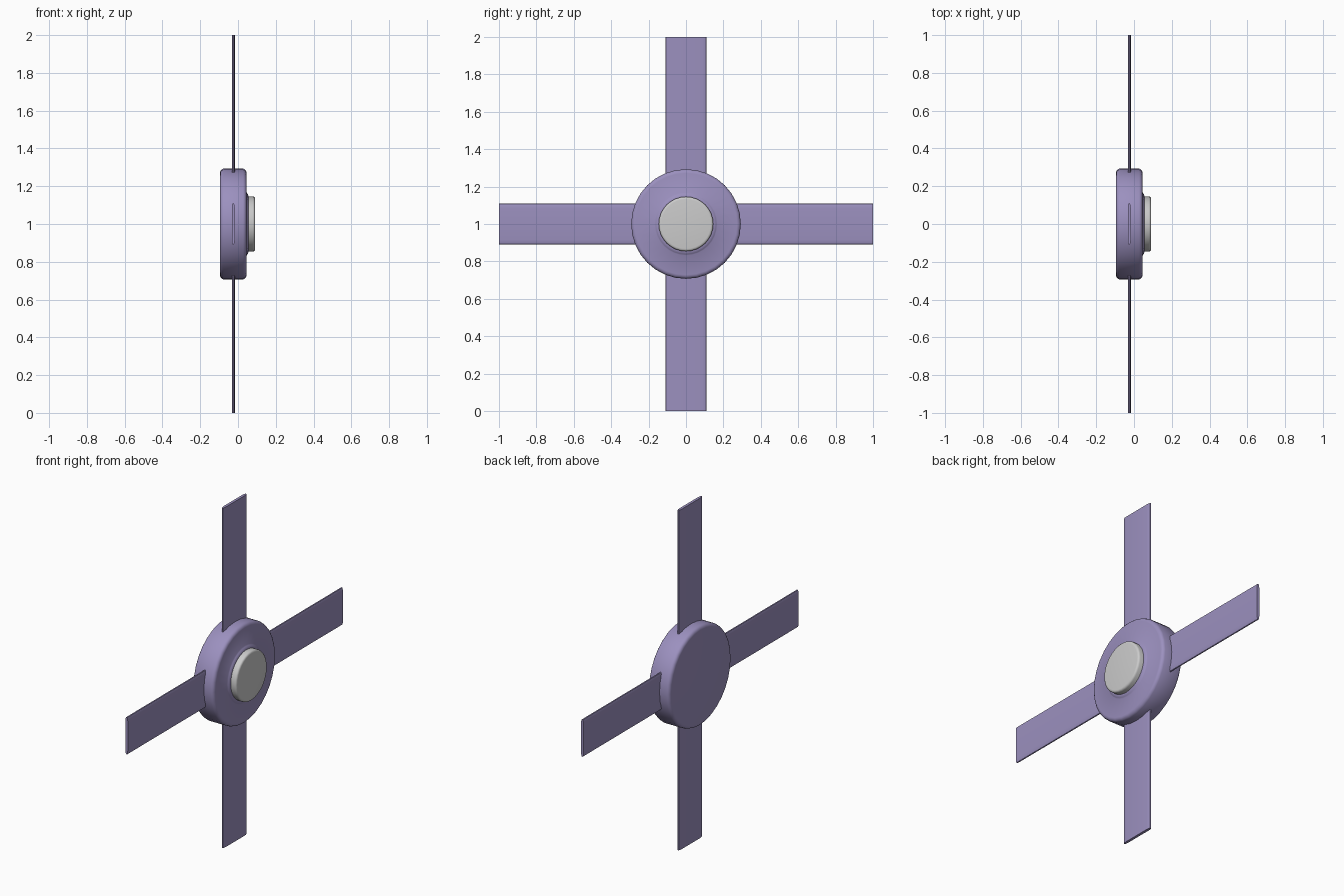
import bpy, bmesh, math
from mathutils import Matrix

if "Cube" in bpy.data.objects:
    bpy.data.objects.remove(bpy.data.objects["Cube"])

purple = bpy.data.materials.new("purple")
purple.diffuse_color = (0.33, 0.28, 0.52, 1)
purple.use_nodes = True
purple.node_tree.nodes["Principled BSDF"].inputs["Base Color"].default_value = purple.diffuse_color
CENTRE_Z = 1.0


def finish(bm, name, mat=None):
    bmesh.ops.remove_doubles(bm, verts=bm.verts, dist=1e-5)
    bmesh.ops.recalc_face_normals(bm, faces=bm.faces)
    mesh = bpy.data.meshes.new(name)
    bm.to_mesh(mesh)
    bm.free()
    ob = bpy.data.objects.new(name, mesh)
    bpy.context.collection.objects.link(ob)
    if mat:
        mesh.materials.append(mat)
    bpy.ops.object.select_all(action='DESELECT')
    ob.select_set(True)
    bpy.context.view_layer.objects.active = ob
    bpy.ops.object.shade_smooth_by_angle(angle=math.radians(40))
    return ob


def lathe(name, profile, sides=32, mat=None):
    """Spin (x, radius) points about the x axis through the hub centre."""
    bm = bmesh.new()
    rings = []
    for x, r in profile:
        rings.append([bm.verts.new((x, r * math.cos(a), CENTRE_Z + r * math.sin(a)))
                      for a in (2 * math.pi * i / sides for i in range(sides))])
    for lo, hi in zip(rings, rings[1:]):
        for i in range(sides):
            j = (i + 1) % sides
            bm.faces.new((lo[i], lo[j], hi[j], hi[i]))
    bm.faces.new(rings[0])
    bm.faces.new(rings[-1])
    return finish(bm, name, mat)


def blade(name, angle):
    """Thin strip with rounded long edges, running from inside the hub to the tip."""
    half = [(0.11, 0.0), (0.108, 0.004), (0.10, 0.0065), (0.085, 0.008)]
    upper = half + [(-w, t) for w, t in reversed(half)]
    section = upper + [(w, -t) for w, t in reversed(upper[1:-1])]
    bm = bmesh.new()
    ends = [[bm.verts.new((-0.025 + t, w, z)) for w, t in section] for z in (0.2, 1.0)]
    n = len(section)
    for i in range(n):
        j = (i + 1) % n
        bm.faces.new((ends[0][i], ends[0][j], ends[1][j], ends[1][i]))
    for e in ends:
        bm.faces.new(e)
    bm.transform(Matrix.Translation((0, 0, CENTRE_Z)) @ Matrix.Rotation(angle, 4, 'X'))
    return finish(bm, name, purple)


# hub disc with rounded rims and a low collar under the cap
lathe("hub", [(-0.095, 0.272), (-0.093, 0.281), (-0.087, 0.289), (-0.077, 0.293),
              (0.027, 0.293), (0.037, 0.289), (0.043, 0.281), (0.045, 0.272),
              (0.045, 0.168), (0.049, 0.162), (0.053, 0.156), (0.055, 0.148)],
      mat=purple)

# grey centre cap
lathe("centre_cap", [(0.04, 0.146), (0.078, 0.146), (0.085, 0.144),
                     (0.089, 0.139), (0.09, 0.132)])

# four blades
for k, label in enumerate(("top", "left", "bottom", "right")):
    blade("blade_" + label, k * math.pi / 2)
